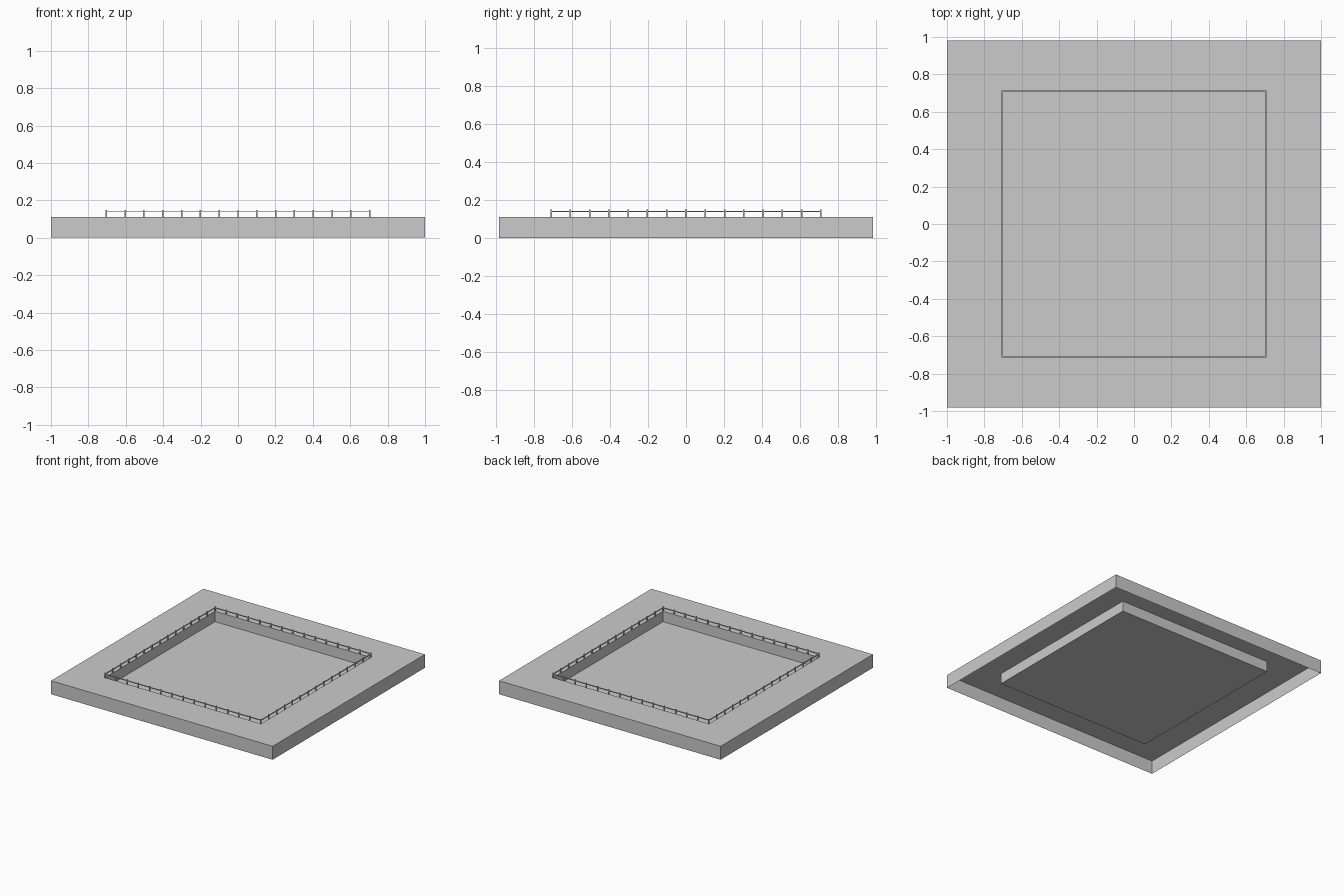
import bpy
import bmesh

cube = bpy.data.objects.get("Cube")
if cube:
    bpy.data.objects.remove(cube, do_unlink=True)

HALF_X, HALF_Y, TOP = 1.0, 0.982, 0.11
PIT_X, PIT_Y, FLOOR = 0.704, 0.709, 0.025
POSTS = 14          # gaps between posts on each side
POST_W, POST_TOP = 0.008, 0.149
RAIL_W, RAIL_H, RAIL_Z = 0.008, 0.005, 0.139

grey = bpy.data.materials.new("concrete_grey")
grey.use_nodes = True
grey.diffuse_color = (0.6, 0.6, 0.6, 1)
grey.node_tree.nodes["Principled BSDF"].inputs["Base Color"].default_value = (0.6, 0.6, 0.6, 1)


def make_object(name, bm):
    mesh = bpy.data.meshes.new(name)
    bm.to_mesh(mesh)
    bm.free()
    mesh.materials.append(grey)
    obj = bpy.data.objects.new(name, mesh)
    bpy.context.collection.objects.link(obj)
    return obj


def add_box(bm, centre, size):
    verts = bmesh.ops.create_cube(bm, size=1)["verts"]
    bmesh.ops.scale(bm, vec=size, verts=verts)
    bmesh.ops.translate(bm, vec=centre, verts=verts)


# Platform: open-bottomed shell with a sunken rectangular pit
bm = bmesh.new()
rings = []
for hx, hy, z in ((HALF_X, HALF_Y, 0), (HALF_X, HALF_Y, TOP),
                  (PIT_X, PIT_Y, TOP), (PIT_X, PIT_Y, FLOOR)):
    rings.append([bm.verts.new((sx * hx, sy * hy, z))
                  for sx, sy in ((-1, -1), (1, -1), (1, 1), (-1, 1))])
for low, high in zip(rings, rings[1:]):
    for i in range(4):
        j = (i + 1) % 4
        bm.faces.new((low[i], low[j], high[j], high[i]))
bm.faces.new(rings[-1])
make_object("platform_with_pit", bm)

# Railing posts: evenly spaced round the pit edge, corners shared
bm = bmesh.new()
for i in range(POSTS + 1):
    for j in range(POSTS + 1):
        if i in (0, POSTS) or j in (0, POSTS):
            x = PIT_X * (2 * i / POSTS - 1)
            y = PIT_Y * (2 * j / POSTS - 1)
            add_box(bm, (x, y, (TOP + POST_TOP) / 2), (POST_W, POST_W, POST_TOP - TOP))
make_object("railing_posts", bm)

# Handrails: one bar along each side
bm = bmesh.new()
for side in (-1, 1):
    add_box(bm, (0, side * PIT_Y, RAIL_Z), (2 * PIT_X, RAIL_W, RAIL_H))
    add_box(bm, (side * PIT_X, 0, RAIL_Z), (RAIL_W, 2 * PIT_Y, RAIL_H))
make_object("handrails", bm)
